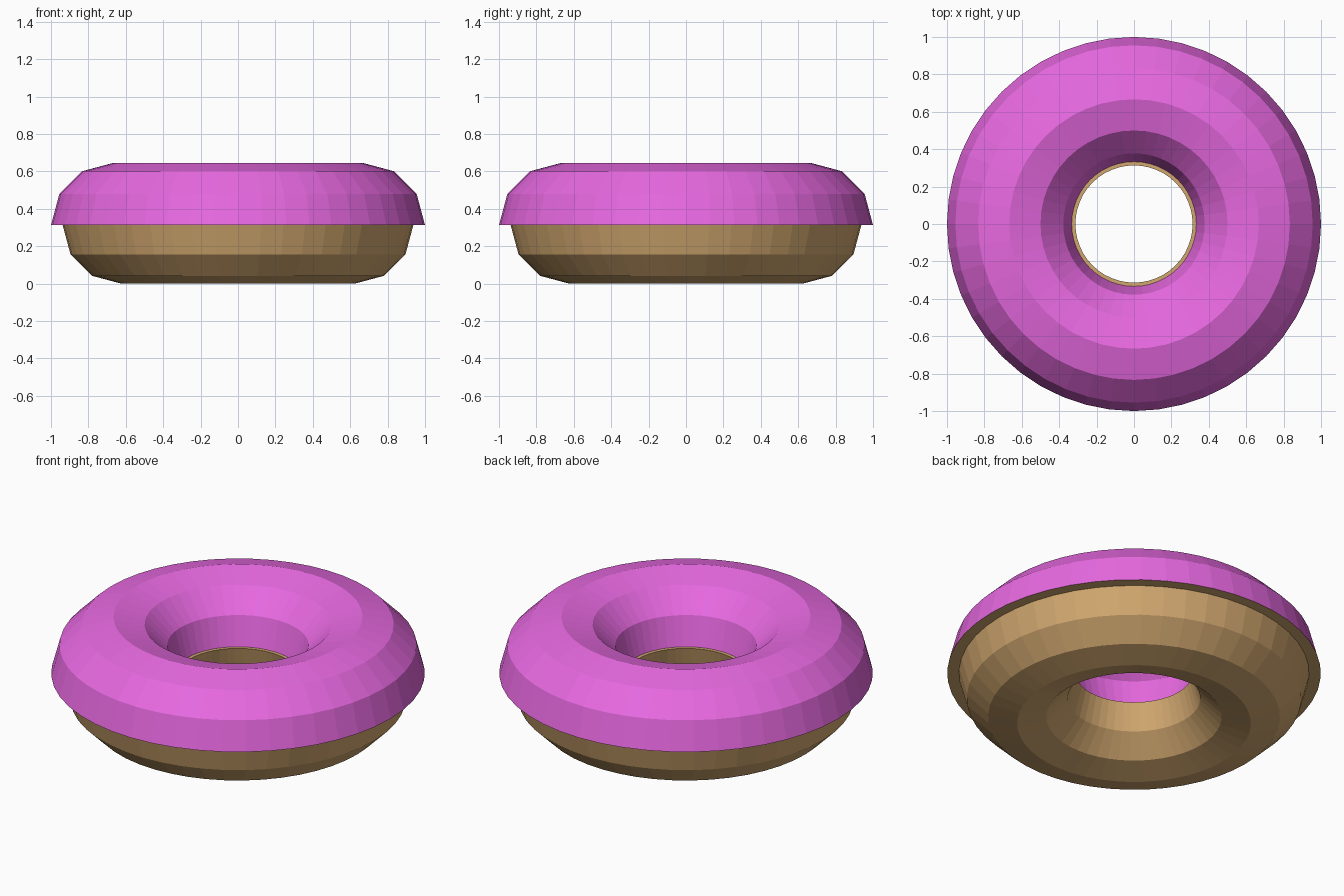
import bpy, bmesh
from math import pi, cos, sin

if "Cube" in bpy.data.objects:
    bpy.data.objects.remove(bpy.data.objects["Cube"])

SIDES = 48          # steps around the ring
MID_Z = 0.312       # height where icing meets dough


def arc(major, minor, start):
    # half circle of the 12-sided tube section, as (radius, z) points
    return [(major + minor * cos(start + k * pi / 6),
             MID_Z + minor * sin(start + k * pi / 6)) for k in range(7)]


def lathe(name, profile, color):
    bm = bmesh.new()
    rings = [[bm.verts.new((r * cos(2 * pi * j / SIDES), r * sin(2 * pi * j / SIDES), z))
              for r, z in profile] for j in range(SIDES)]
    for j in range(SIDES):
        a, b = rings[j], rings[(j + 1) % SIDES]
        for i in range(len(profile) - 1):
            bm.faces.new((a[i], b[i], b[i + 1], a[i + 1]))
    mesh = bpy.data.meshes.new(name)
    bm.to_mesh(mesh)
    bm.free()
    mat = bpy.data.materials.new(name + "_color")
    mat.diffuse_color = color
    mat.use_nodes = True
    mat.node_tree.nodes["Principled BSDF"].inputs["Base Color"].default_value = mat.diffuse_color
    mesh.materials.append(mat)
    obj = bpy.data.objects.new(name, mesh)
    bpy.context.collection.objects.link(obj)
    return obj


# Icing: upper half of the larger ring
icing = arc(0.6667, 0.3333, 0)
lathe("icing", icing, (0.80, 0.14, 0.75, 1))

# Dough: lower half of the smaller ring, with flat lips joining the icing edge
dough = [icing[-1]] + arc(0.6253, 0.312, pi) + [icing[0]]
lathe("dough", dough, (0.64, 0.39, 0.16, 1))
